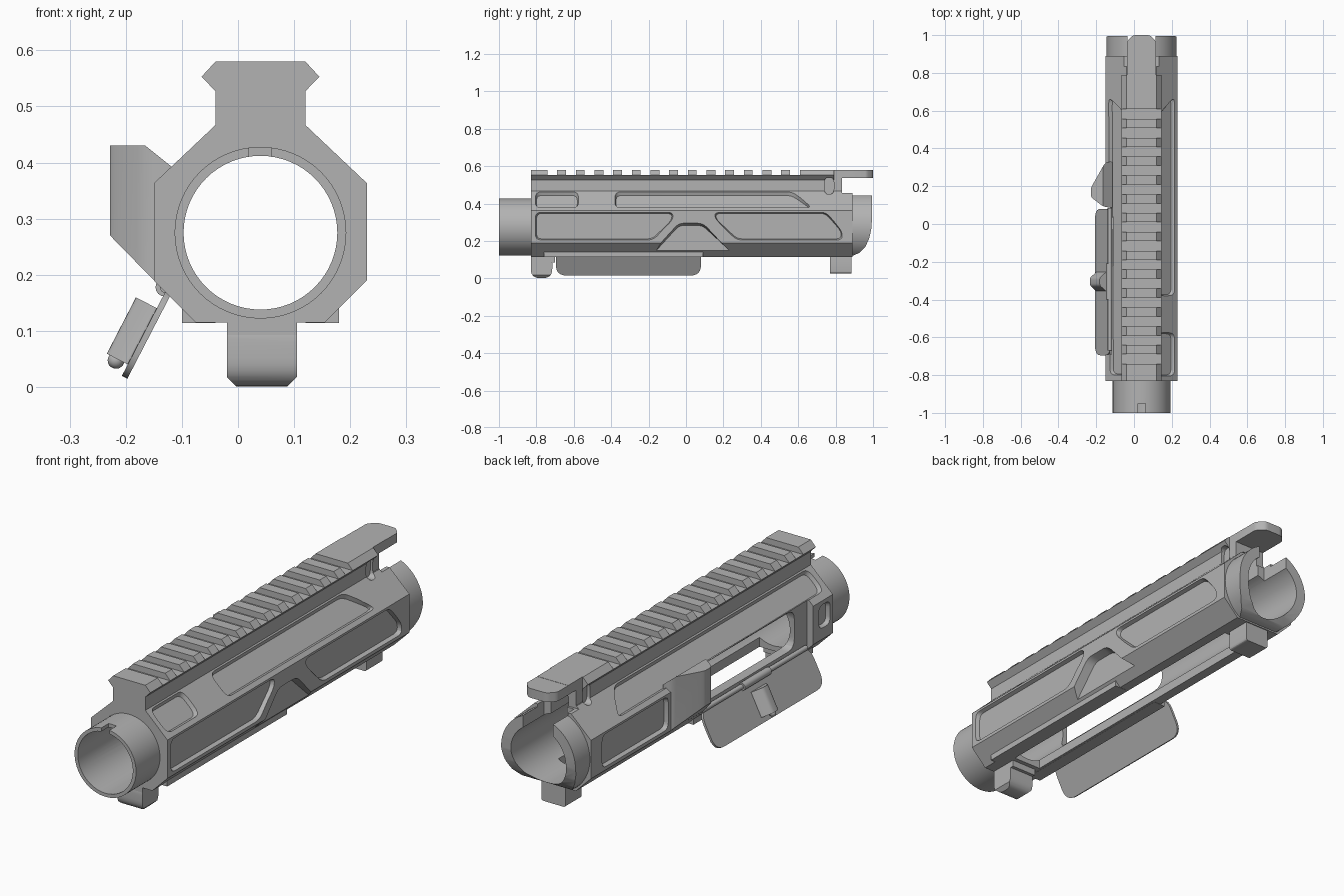
import bpy, bmesh, math
from mathutils import Vector

if "Cube" in bpy.data.objects:
    bpy.data.objects.remove(bpy.data.objects["Cube"])

metal = bpy.data.materials.new("plain_gray")
metal.diffuse_color = (0.45, 0.45, 0.45, 1)
metal.use_nodes = True
metal.node_tree.nodes["Principled BSDF"].inputs["Base Color"].default_value = metal.diffuse_color
CX, CZ = 0.04, 0.275          # bore axis

# ---------- helpers ----------
def XZ(u, v, w): return Vector((u, w, v))      # profile seen from the front
def YZ(u, v, w): return Vector((w, u, v))      # profile seen from the side
def XY(u, v, w): return Vector((u, v, w))      # profile seen from above

def wall(x0, z0, x1, z1, side=1):
    """Frame for a wall of the housing; u = y, v = z, w = distance outward."""
    n = Vector((z1 - z0, 0, x0 - x1)).normalized()
    def f(u, v, w):
        p = Vector((x0 + (v - z0) * (x1 - x0) / (z1 - z0), u, v)) + n * w
        if side < 0:
            p.x = 2 * CX - p.x
        return p
    return f

def rounded(pts, r, n=4):
    out = []
    for i, p in enumerate(pts):
        p, a, b = Vector(p), Vector(pts[i - 1]), Vector(pts[(i + 1) % len(pts)])
        s = p + (a - p).normalized() * min(r, (a - p).length * .45)
        e = p + (b - p).normalized() * min(r, (b - p).length * .45)
        for k in range(n + 1):
            t = k / n
            out.append(tuple(s * (1 - t) ** 2 + p * 2 * t * (1 - t) + e * t * t))
    return out

def prism(name, pts, f, w0, w1, inset=0):
    us, vs = [p[0] for p in pts], [p[1] for p in pts]
    cu, cv = (min(us) + max(us)) / 2, (min(vs) + max(vs)) / 2
    hu, hv = max(us) - cu, max(vs) - cv
    bm = bmesh.new()
    rings = []
    for w, k in ((w0, -inset), (w1, inset)):
        rings.append([bm.verts.new(f(cu + (u - cu) * (1 + k / hu),
                                     cv + (v - cv) * (1 + k / hv), w)) for u, v in pts])
    a, b = rings
    bm.faces.new(a)
    bm.faces.new(b[::-1])
    for i in range(len(a)):
        bm.faces.new((a[i - 1], b[i - 1], b[i], a[i]))
    bmesh.ops.recalc_face_normals(bm, faces=bm.faces[:])
    me = bpy.data.meshes.new(name)
    bm.to_mesh(me)
    bm.free()
    ob = bpy.data.objects.new(name, me)
    me.materials.append(metal)
    bpy.context.collection.objects.link(ob)
    return ob

def box(name, x0, x1, y0, y1, z0, z1):
    return prism(name, [(x0, y0), (x1, y0), (x1, y1), (x0, y1)], XY, z0, z1)

def tube(name, r, y0, y1, cx=CX, cz=CZ, n=64):
    pts = [(cx + r * math.cos(2 * math.pi * i / n), cz + r * math.sin(2 * math.pi * i / n))
           for i in range(n)]
    return prism(name, pts, XZ, y0, y1)

def boolean(ob, tool, op='DIFFERENCE'):
    m = ob.modifiers.new("cut", 'BOOLEAN')
    m.operation, m.solver, m.object = op, 'EXACT', tool
    bpy.context.view_layer.objects.active = ob
    bpy.ops.object.modifier_apply(modifier=m.name)
    bpy.data.objects.remove(tool)

# ---------- main housing with rail ----------
half = [(.115, .115), (.19, .19), (.19, .363), (.08, .467), (.08, .527), (.105, .553), (.08, .58)]
half[0] = (.115, .115)
profile = [(CX + x, z) for x, z in half] + [(CX - x, z) for x, z in half[::-1]]
body = prism("housing", profile, XZ, -.83, .89)
for i in range(14):                                    # rail slots
    y = -.715 + i * .0998
    boolean(body, box("slot", -.2, .3, y - .026, y + .026, .553, .7))

# rear tongue over the open back
boolean(body, prism("tongue", rounded([(-.038, .8), (.118, .8), (.118, .965), (.085, 1),
        (-.005, 1), (-.038, .965)], .015), XY, .536, .579), 'UNION')
boolean(body, box("side_trim", .117, .3, .79, 1.1, .468, .7))
boolean(body, box("side_trim", -.3, -.037, .79, 1.1, .468, .7))
boolean(body, box("rear_gap", -.3, .4, .835, 1.1, .456, .537))

# rear collar with rounded lower corner
collar = tube("collar", .185, .86, .995)
boolean(collar, prism("trim", [(.8, .122), (.895, .122), (.93, .138), (.96, .17), (.98, .215),
        (.992, .27), (.994, .32), (.994, .453), (.8, .453)], YZ, -.3, .4), 'INTERSECT')
boolean(body, collar, 'UNION')

# front barrel tube
boolean(body, tube("front_tube", .153, -1, -.8), 'UNION')

# bore, inner channel, rear opening, bottom opening
boolean(body, tube("bore", .137, -1.1, 1.1))
boolean(body, box("channel", .0, .08, -.68, .95, .36, .5))
boolean(body, box("rear_slot", -.035, .115, .845, 1.1, .34, .52))
boolean(body, box("bottom_slot", -.03, .11, -.68, .75, .05, .25))
boolean(body, box("key_notch", .02, .06, -1.1, -.95, .39, .5))

# pockets on the right side
side_r, slope_r = wall(.23, .19, .23, .363), wall(.23, .363, .12, .467)
side_l, slope_l = wall(.23, .19, .23, .363, -1), wall(.23, .363, .12, .467, -1)
fore = [(-.805, .205), (-.175, .205), (-.07, .315), (-.07, .353), (-.805, .353)]
aft = [(.27, .205), (.835, .205), (.835, .25), (.75, .353), (.155, .353), (.155, .32)]
long_top = [(-.38, .378), (.66, .378), (.66, .39), (.57, .462), (-.38, .462)]
pockets = [
    (fore, side_r), (aft, side_r), (long_top, slope_r),
    ([(-.805, .378), (-.575, .378), (-.575, .462), (-.805, .462)], slope_r),
    # left side
    ([(.34, .205), (.81, .205), (.81, .353), (.34, .353)], side_l),
    ([(-.81, .24), (-.73, .24), (-.73, .345), (-.81, .345)], side_l),
    ([(-.8, .385), (.66, .378), (.66, .39), (.58, .462), (-.8, .462)], slope_l),
]
for pts, frame in pockets:
    boolean(body, prism("pocket", rounded(pts, .03), frame, -.018, .018, .006))
boolean(body, prism("catch_cut", rounded([(-.205, .1), (-.04, .295), (.09, .295), (.285, .1)], .03),
                    side_r, -.04, .04, .012))
for s in (CX + .095, CX - .095):                       # oval cuts below the rail end
    boolean(body, prism("oval", rounded([(.74, .45), (.79, .45), (.79, .54), (.74, .54)], .025),
                        YZ, s - .03, s + .03))

# side port with flat recess around it
boolean(body, box("port_flat", -.3, -.119, -.69, .09, .168, .405))
boolean(body, prism("port", rounded([(-.6, .2), (.075, .2), (.075, .375), (-.6, .375)], .045),
                    YZ, -.3, .0))

# ---------- lower ledges and lugs ----------
for name, x in (("right_ledge", .12), ("left_ledge", -.1)):
    box(name, x, x + .06, -.76, .09, .114, .141)
front = prism("front_lug", rounded([(-.83, .13), (-.83, .001), (-.715, .001), (-.715, .13)], .05, 8),
              YZ, -.02, .105)
boolean(front, prism("trim", [(-.02, .14), (-.02, .018), (-.002, 0), (.087, 0), (.105, .018),
                              (.105, .14)], XZ, -1, -.6), 'INTERSECT')
box("front_lug_root", -.02, .105, -.829, -.7, .085, .13)
prism("rear_lug", rounded([(-.02, .13), (-.02, .025), (.1, .025), (.1, .13)], .012), XZ, .77, .885)

# ---------- deflector ----------
deflector = prism("deflector", [(-.228, .27), (-.14, .18), (-.115, .2), (-.115, .39),
                                (-.165, .43), (-.228, .43)], XZ, 0, .5)
boolean(deflector, prism("trim", rounded([(-.1, .085), (-.16, .09), (-.232, .145), (-.232, .185),
                         (-.15, .33), (-.1, .33)], .025), XY, .1, .5), 'INTERSECT')

# ---------- hinged port cover ----------
O, S, N = Vector((-.12, 0, .175)), Vector((-.459, 0, -.888)), Vector((-.888, 0, .459))
def cover(u, v, w): return O + S * v + N * w + Vector((0, u, 0))
def across(u, v, w): return O + S * w + N * v + Vector((0, u, 0))
prism("port_cover", rounded([(-.695, 0), (.08, 0), (.08, .178), (-.695, .178)], .06, 6),
      cover, -.005, .006)
prism("cover_latch", rounded([(-.36, .004), (-.325, .048), (-.285, .048), (-.25, .004)], .012),
      across, .042, .155)
tube("hinge_pin", .011, -.67, .085, -.128, .178, 16)
tube("hinge_spring", .017, -.4, -.21, -.13, .178, 16)
bpy.ops.mesh.primitive_uv_sphere_add(segments=16, ring_count=10, radius=.015,
                                     location=cover(-.305, .158, .028))
ball = bpy.context.object
ball.name = "latch_ball"
ball.data.materials.append(metal)

# ---------- shading ----------
bpy.ops.object.select_all(action='SELECT')
bpy.context.view_layer.objects.active = body
bpy.ops.object.shade_smooth_by_angle(angle=math.radians(28))
